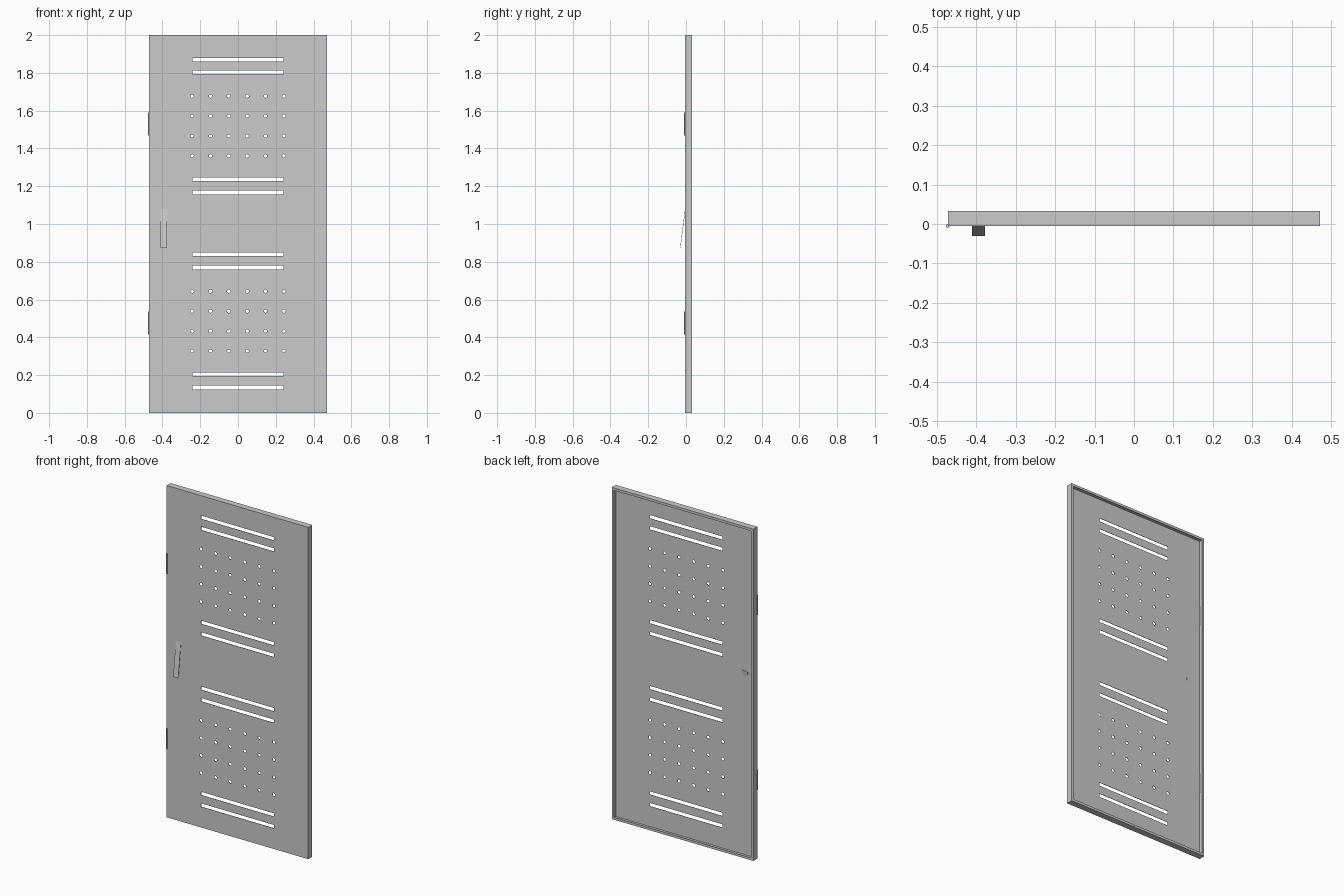
import bpy, bmesh, math
from mathutils import Matrix

if "Cube" in bpy.data.objects:
    bpy.data.objects.remove(bpy.data.objects["Cube"])

W, H = 0.472, 2.0          # half width, height
Y0, Y1 = -0.005, 0.033     # front and back of the door
T = 0.002                  # sheet thickness


def rect(x0, x1, z0, z1):
    return [(x0, z0), (x1, z0), (x1, z1), (x0, z1)]


def circle(x, z, r, n=16):
    return [(x + r * math.cos(2 * math.pi * i / n),
             z + r * math.sin(2 * math.pi * i / n)) for i in range(n)]


def plate(name, loops, y0, y1):
    """Flat sheet in the XZ plane; loops after the first are cut-outs."""
    cu = bpy.data.curves.new(name, 'CURVE')
    cu.dimensions = '2D'
    cu.fill_mode = 'BOTH'
    cu.extrude = (y1 - y0) / 2
    for pts in loops:
        sp = cu.splines.new('POLY')
        sp.points.add(len(pts) - 1)
        for p, (x, z) in zip(sp.points, pts):
            p.co = (x, z, 0, 1)
        sp.use_cyclic_u = True
    tmp = bpy.data.objects.new(name + "_outline", cu)
    bpy.context.collection.objects.link(tmp)
    dg = bpy.context.evaluated_depsgraph_get()
    me = bpy.data.meshes.new_from_object(tmp.evaluated_get(dg))
    bpy.data.objects.remove(tmp)
    me.transform(Matrix.Translation((0, (y0 + y1) / 2, 0)) @ Matrix.Rotation(math.pi / 2, 4, 'X'))
    bm = bmesh.new()
    bm.from_mesh(me)
    bmesh.ops.remove_doubles(bm, verts=bm.verts, dist=1e-5)
    bmesh.ops.recalc_face_normals(bm, faces=bm.faces)
    bm.to_mesh(me)
    bm.free()
    for p in me.polygons:
        p.use_smooth = False
    me.name = name
    ob = bpy.data.objects.new(name, me)
    bpy.context.collection.objects.link(ob)
    return ob


def inset(d):
    return rect(-W + d, W - d, d, H - d)


# Front sheet with ventilation slots and round holes
cuts = []
for z in (1.87, 1.803, 1.237, 1.167, 0.84, 0.77, 0.205, 0.135):
    cuts.append(rect(-0.242, 0.242, z - 0.01, z + 0.01))
for top in (1.677, 0.644):
    for row in range(4):
        for col in range(6):
            cuts.append(circle(-0.243 + col * 0.0972, top - row * 0.1055, 0.009))
plate("front_sheet", [inset(0)] + cuts, Y0, Y0 + T)

# Folded side walls and the narrow return lip at the back
plate("side_walls", [inset(0), inset(T)], Y0 + T, Y1 - T)
plate("back_lip", [inset(0), inset(0.015)], Y1 - T, Y1)

# Hinge barrels on the left front edge
for name, z in (("upper_hinge", 1.53), ("lower_hinge", 0.475)):
    bpy.ops.mesh.primitive_cylinder_add(vertices=20, radius=0.0045, depth=0.122,
                                        location=(-W, Y0, z))
    ob = bpy.context.object
    ob.name = name
    bpy.ops.object.shade_smooth_by_angle()

# Slanted lever handle, its top end passing through the sheet
zb, zt, yb, yt = 0.873, 1.112, -0.030, 0.0
bpy.ops.mesh.primitive_cube_add(size=1, location=(-0.394, (yb + yt) / 2, (zb + zt) / 2))
handle = bpy.context.object
handle.name = "handle"
handle.dimensions = (0.034, 0.002, math.hypot(zt - zb, yt - yb))
handle.rotation_euler.x = -math.atan2(yt - yb, zt - zb)
